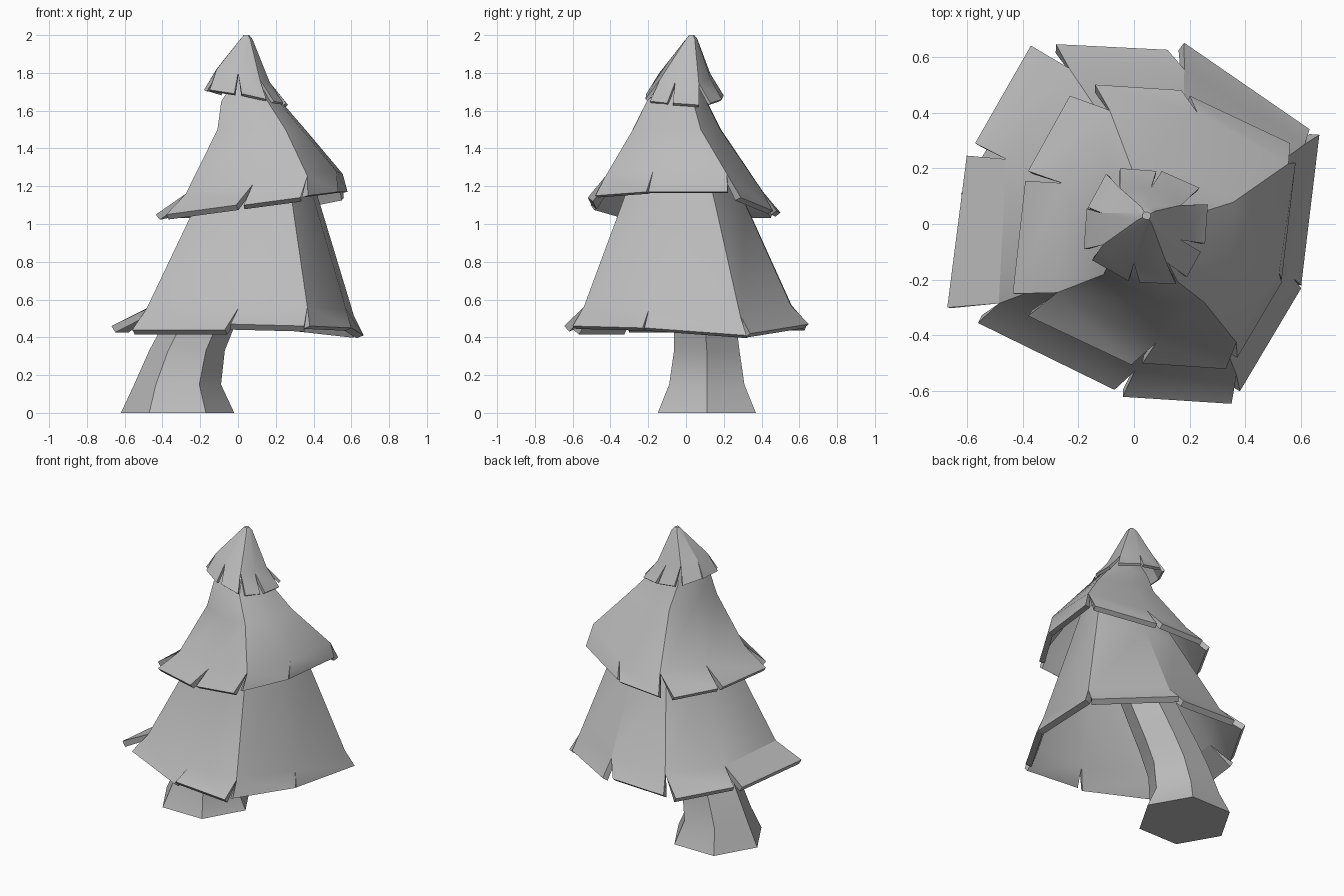
import bpy
import math
from mathutils import Vector

default_cube = bpy.data.objects.get("Cube")
if default_cube:
    bpy.data.objects.remove(default_cube, do_unlink=True)

# One plain grey for the whole tree
grey = bpy.data.materials.new("plain_grey")
grey.use_nodes = True
colour = (0.5, 0.5, 0.5, 1.0)
grey.diffuse_color = colour
shader = grey.node_tree.nodes["Principled BSDF"]
shader.inputs["Base Color"].default_value = colour


def make_object(name, verts, faces):
    mesh = bpy.data.meshes.new(name)
    mesh.from_pydata(verts, [], faces)
    mesh.update()
    mesh.materials.append(grey)
    obj = bpy.data.objects.new(name, mesh)
    bpy.context.collection.objects.link(obj)
    bpy.ops.object.select_all(action="DESELECT")
    obj.select_set(True)
    bpy.context.view_layer.objects.active = obj
    return obj


# Quads between two equal rings of vertex indices
def bridge(faces, lower, upper):
    count = len(lower)
    for i in range(count):
        j = (i + 1) % count
        faces.append((lower[i], lower[j], upper[j], upper[i]))


# Cone of boughs: flaps split at the rim, joined at a knee ring, closed on top
# Each flap is its rim line from (x, y, z) to (x, y, z); each ring is (scale, x, y, z)
def make_tier(name, flaps, lift, shrink, shift, rings, thickness):
    starts = [Vector(f[:3]) for f in flaps]
    ends = [Vector(f[3:]) for f in flaps]
    count = len(flaps)
    knee = []
    for i in range(count):
        middle = (ends[i - 1] + starts[i]) / 2
        knee.append(Vector((middle.x * shrink + shift, middle.y * shrink, middle.z + lift)))
    centre = sum(knee, Vector((0, 0, 0))) / count

    verts = starts + ends + knee
    faces = []
    ring = list(range(2 * count, 3 * count))
    for i in range(count):
        faces.append((ring[i], i, count + i, ring[(i + 1) % count]))
    for scale, x, y, z in rings:
        upper = list(range(len(verts), len(verts) + count))
        for k in knee:
            verts.append(Vector((x + scale * (k.x - centre.x), y + scale * (k.y - centre.y), z)))
        bridge(faces, ring, upper)
        ring = upper
    faces.append(tuple(ring))

    obj = make_object(name, verts, faces)
    shell = obj.modifiers.new("shell", "SOLIDIFY")
    shell.thickness = thickness
    shell.offset = -1
    bpy.ops.object.modifier_apply(modifier=shell.name)
    bpy.ops.object.shade_smooth_by_angle(angle=math.radians(30))


# Bough tiers: flaps run west, south-west, south, and so on round the tree
make_tier(
    "lower_boughs",
    [(-.6, .245, .46, -.67, -.3, .46), (-.56, -.355, .44, -.07, -.595, .44),
     (-.04, -.62, .47, .35, -.645, .46), (.38, -.6, .46, .6, -.23, .45),
     (.6, -.22, .45, .665, .32, .41), (.63, .34, .42, .18, .65, .47),
     (.12, .625, .47, -.28, .645, .47), (-.37, .64, .47, -.57, .29, .47)],
    lift=.1, shrink=.87, shift=.05,
    rings=[(.6, .11, -.01, 1.1), (.42, .13, -.02, 1.35)], thickness=.04)

make_tier(
    "middle_boughs",
    [(-.39, .155, 1.06, -.435, -.25, 1.05), (-.38, -.33, 1.05, -.01, -.505, 1.1),
     (.03, -.5, 1.1, .33, -.52, 1.14), (.37, -.48, 1.15, .53, -.21, 1.17),
     (.53, -.2, 1.17, .58, .22, 1.17), (.56, .29, 1.14, .2, .46, 1.07),
     (.17, .48, 1.07, -.14, .5, 1.06), (-.23, .46, 1.06, -.38, .19, 1.06)],
    lift=.11, shrink=.85, shift=.07,
    rings=[(.56, .125, -.05, 1.5), (.38, .07, -.05, 1.65), (.1, .05, 0, 1.8)],
    thickness=.035)

make_tier(
    "top_boughs",
    [(-.17, .055, 1.71, -.18, -.09, 1.71), (-.15, -.13, 1.71, -.02, -.205, 1.69),
     (.02, -.21, 1.69, .15, -.215, 1.66), (.19, -.19, 1.65, .24, -.1, 1.64),
     (.255, -.07, 1.64, .265, .07, 1.63), (.235, .13, 1.64, .1, .19, 1.66),
     (.08, .19, 1.66, -.05, .2, 1.68), (-.1, .18, 1.69, -.165, .06, 1.71)],
    lift=.11, shrink=.68, shift=0,
    rings=[(.22, .045, .03, 1.98), (.1, .045, .03, 2)], thickness=.018)

# Leaning six-sided trunk: (x, y, z, radius) from the ground up
SIDES = 6
trunk_path = [(-.32, .11, 0, .3), (-.32, .11, .15, .23), (-.27, .11, .33, .2),
              (-.2, .1, .48, .19), (-.06, .05, .8, .17), (.08, 0, 1.2, .14)]
verts, faces = [], []
for x, y, z, radius in trunk_path:
    for i in range(SIDES):
        a = math.tau * i / SIDES
        verts.append((x + radius * math.cos(a), y + radius * math.sin(a), z))
for level in range(len(trunk_path) - 1):
    first = level * SIDES
    bridge(faces, list(range(first, first + SIDES)),
           list(range(first + SIDES, first + 2 * SIDES)))
faces.append(tuple(reversed(range(SIDES))))
faces.append(tuple(range(len(verts) - SIDES, len(verts))))
make_object("trunk", verts, faces)
bpy.ops.object.shade_smooth_by_angle(angle=math.radians(30))
